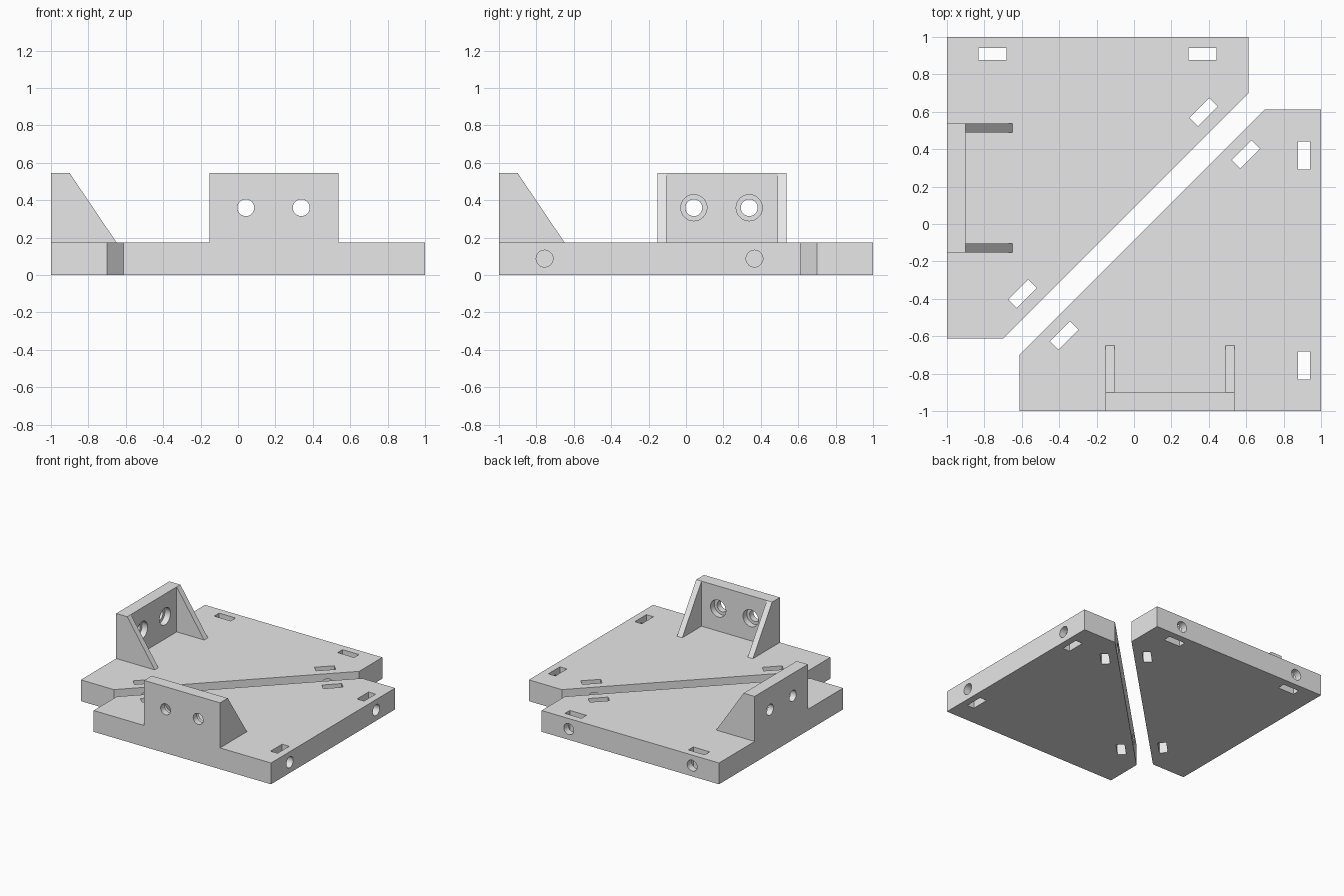
import bpy, bmesh, math
from mathutils import Matrix, Vector

if "Cube" in bpy.data.objects:
    bpy.data.objects.remove(bpy.data.objects["Cube"])

grey = bpy.data.materials.new("light_grey")
grey.use_nodes = True
grey.diffuse_color = (0.8, 0.8, 0.8, 1)
grey.node_tree.nodes["Principled BSDF"].inputs["Base Color"].default_value = (0.8, 0.8, 0.8, 1)

PLATE, TOP = 0.175, 0.545
HOLE_Z, BOLT_R, BORE_R = 0.088, 0.045, 0.07


def make_object(name, bm):
    bmesh.ops.recalc_face_normals(bm, faces=bm.faces)
    mesh = bpy.data.meshes.new(name)
    bm.to_mesh(mesh)
    bm.free()
    mesh.materials.append(grey)
    obj = bpy.data.objects.new(name, mesh)
    bpy.context.scene.collection.objects.link(obj)
    return obj


def prism(name, points, sweep):
    bm = bmesh.new()
    face = bm.faces.new([bm.verts.new(p) for p in points])
    grown = bmesh.ops.extrude_face_region(bm, geom=[face])["geom"]
    moved = [g for g in grown if isinstance(g, bmesh.types.BMVert)]
    bmesh.ops.translate(bm, verts=moved, vec=sweep)
    return make_object(name, bm)


def box(center, size, angle=0.0):
    bm = bmesh.new()
    place = Matrix.Translation(center) @ Matrix.Rotation(angle, 4, "Z") @ Matrix.Diagonal((*size, 1))
    bmesh.ops.create_cube(bm, size=1, matrix=place)
    return make_object("cutter", bm)


def rod(start, end, radius):
    start, end = Vector(start), Vector(end)
    axis = end - start
    place = Matrix.Translation((start + end) / 2) @ axis.to_track_quat("Z", "Y").to_matrix().to_4x4()
    bm = bmesh.new()
    bmesh.ops.create_cone(bm, cap_ends=True, segments=32, radius1=radius, radius2=radius,
                          depth=axis.length, matrix=place)
    return make_object("cutter", bm)


def combine(target, tool, operation="DIFFERENCE"):
    tool.hide_render = True
    mod = target.modifiers.new("bool", "BOOLEAN")
    mod.operation, mod.solver, mod.object = operation, "EXACT", tool
    graph = bpy.context.evaluated_depsgraph_get()
    result = bpy.data.meshes.new_from_object(target.evaluated_get(graph))
    target.modifiers.clear()
    target.data = result
    bpy.data.objects.remove(tool)


# Half plate with clipped corners along the diagonal
outline = [(1, -1), (1, 0.612), (0.7, 0.612), (-0.612, -0.7), (-0.612, -1)]
half = prism("front_plate_half", [(x, y, 0) for x, y in outline], (0, 0, PLATE))

# Upright bracket: sloped profile hollowed between two gussets
left, right, wall = -0.153, 0.537, -0.9
profile = [(-1, 0.1), (-1, TOP), (wall, TOP), (-0.65, PLATE), (-0.65, 0.1)]
bracket = prism("bracket", [(left, y, z) for y, z in profile], (right - left, 0, 0))
combine(bracket, box(((left + right) / 2, wall + 0.25, 0.44), (right - left - 0.096, 0.5, 0.6)))
combine(half, bracket, "UNION")

# Counterbored holes through the upright
for x in (0.042, 0.338):
    combine(half, rod((x, -1.1, 0.36), (x, -0.8, 0.36), BOLT_R))
    combine(half, rod((x, wall - 0.05, 0.36), (x, -0.8, 0.36), BORE_R))

# Nut slots and bolt holes: outer edge, then diagonal edge
diagonal = math.radians(45)
slots = [(0.91, -0.756, 0), (0.91, 0.366, 0),
         (0.598, 0.373, 3 * diagonal), (-0.373, -0.596, 3 * diagonal)]
for x, y, angle in slots:
    reach = Vector((math.cos(angle), math.sin(angle), 0)) * 0.16
    start = Vector((x, y, HOLE_Z))
    combine(half, box((x, y, HOLE_Z), (0.064, 0.15, 0.4), angle))
    combine(half, rod(start, start + reach, BOLT_R))

# Matching half, mirrored across the diagonal
bm = bmesh.new()
bm.from_mesh(half.data)
for v in bm.verts:
    v.co.x, v.co.y = v.co.y, v.co.x
bmesh.ops.reverse_faces(bm, faces=bm.faces)
twin = make_object("back_plate_half", bm)

# Smooth hole walls, crisp edges
for obj in (half, twin):
    obj.select_set(True)
bpy.context.view_layer.objects.active = half
bpy.ops.object.shade_smooth_by_angle(angle=math.radians(30))
